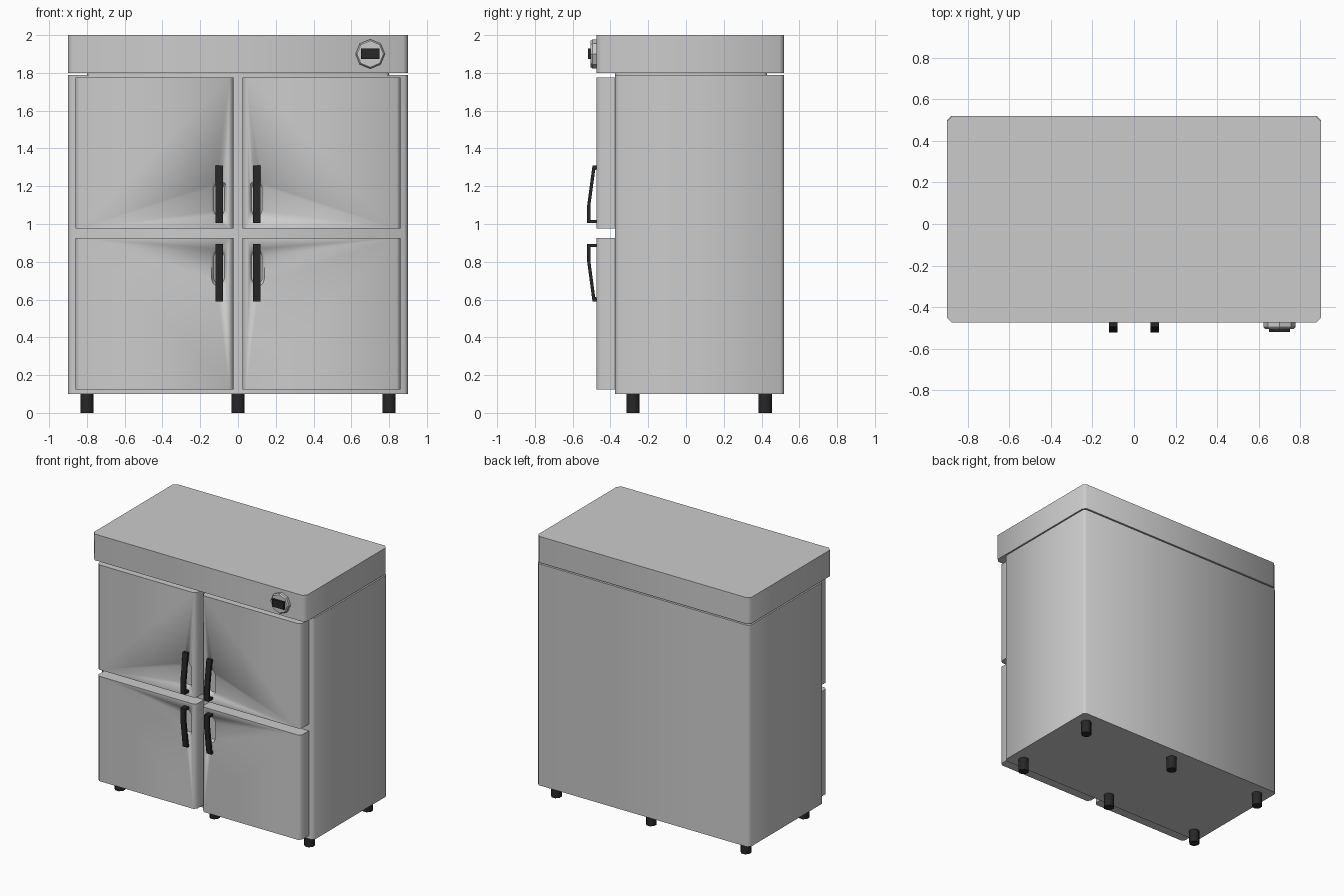
import bpy, bmesh, math

if "Cube" in bpy.data.objects:
    bpy.data.objects.remove(bpy.data.objects["Cube"])

dark = bpy.data.materials.new("black_plastic")
dark.diffuse_color = (0.02, 0.02, 0.02, 1)
dark.use_nodes = True
dark.node_tree.nodes["Principled BSDF"].inputs["Base Color"].default_value = dark.diffuse_color


def loft(name, rings, mat=None, angle=50):
    """Solid through matching rings of 3D points, capped at both ends."""
    bm = bmesh.new()
    vs = [[bm.verts.new(p) for p in r] for r in rings]
    n = len(vs[0])
    for a, b in zip(vs, vs[1:]):
        for i in range(n):
            bm.faces.new((a[i], a[(i + 1) % n], b[(i + 1) % n], b[i]))
    bm.faces.new(vs[0])
    bm.faces.new(vs[-1])
    bmesh.ops.recalc_face_normals(bm, faces=bm.faces)
    me = bpy.data.meshes.new(name)
    bm.to_mesh(me)
    bm.free()
    ob = bpy.data.objects.new(name, me)
    bpy.context.collection.objects.link(ob)
    if mat:
        me.materials.append(mat)
    bpy.ops.object.select_all(action='DESELECT')
    ob.select_set(True)
    bpy.context.view_layer.objects.active = ob
    bpy.ops.object.shade_smooth_by_angle(angle=math.radians(angle))
    return ob


def chamfer_block(name, x0, x1, y0, y1, z0, z1, front, back):
    f, b = front, back
    pts = [(x0 + f, y0), (x1 - f, y0), (x1, y0 + f)]
    pts += [(x1, y1 - b), (x1 - b, y1), (x0 + b, y1)] if b else [(x1, y1), (x0, y1)]
    pts += [(x0, y1 - b)] if b else []
    pts += [(x0, y0 + f)]
    return loft(name, [[(x, y, z) for x, y in pts] for z in (z0, z1)])


def mirror_x(ob):
    ob.modifiers.new("mirror", 'MIRROR')


def circle(r, n, phase=0):
    return [(r * math.cos(2 * math.pi * i / n + phase),
             r * math.sin(2 * math.pi * i / n + phase)) for i in range(n)]


def slot(cx, cz, w, h, y):
    """Oval outline facing the front."""
    pts = []
    for i in range(12):
        a = math.pi * (i % 6) / 5 + (math.pi if i >= 6 else 0)
        s = -1 if i >= 6 else 1
        pts.append((cx + w * math.cos(a), y, cz + s * (h - w) + w * math.sin(a)))
    return pts


# Cabinet, recessed neck and top housing
chamfer_block("cabinet_body", -0.9, 0.9, -0.375, 0.52, 0.1, 1.79, 0.02, 0.02)
chamfer_block("neck", -0.8, 0.8, -0.375, 0.43, 1.78, 1.81, 0.02, 0.02)
chamfer_block("top_housing", -0.9, 0.9, -0.475, 0.52, 1.8, 2.0, 0.025, 0.025)

# Doors with oval finger recesses, and handles; lower row mirrors the upper row
MID = 0.95
for row, s in (("upper", 1), ("lower", -1)):
    z = lambda v: MID + s * (v - MID)
    lo, hi = sorted((z(0.975), z(1.775)))
    door = chamfer_block(row + "_door", 0.025, 0.86, -0.475, -0.375, lo, hi, 0.02, 0)
    cutter = loft(row + "_recess_cutter", [slot(0.1, z(1.13), 0.042, 0.104, -0.48),
                                           slot(0.1, z(1.13), 0.028, 0.085, -0.445)])
    cutter.hide_render = True
    cutter.hide_viewport = True
    cut = door.modifiers.new("recess", 'BOOLEAN')
    cut.object = cutter
    cut.solver = 'EXACT'
    mirror_x(door)

    prof = [(-0.473, 1.005), (-0.523, 1.005), (-0.523, 1.1), (-0.495, 1.31), (-0.473, 1.31),
            (-0.473, 1.29), (-0.481, 1.285), (-0.506, 1.1), (-0.506, 1.022), (-0.473, 1.022)]
    handle = loft(row + "_handle", [[(x, y, z(v)) for y, v in prof] for x in (0.08, 0.12)],
                  dark, 30)
    mirror_x(handle)

# Thermostat dial and its display
ring = lambda r, y: [(0.7 + a, y, 1.9 + b) for a, b in circle(r, 8)]
loft("dial", [ring(0.078, -0.47), ring(0.078, -0.495), ring(0.07, -0.505)], angle=30)
loft("dial_display", [[(x, y, v) for x, v in ((0.65, 1.873), (0.75, 1.873),
     (0.75, 1.93), (0.65, 1.93))] for y in (-0.5, -0.52)], dark, 30)

# Six feet
for i, x in enumerate((-0.8, 0, 0.8)):
    for side, y in (("front", -0.28), ("back", 0.42)):
        loft(f"{side}_foot_{i + 1}", [[(x + a, y + b, v) for a, b in circle(0.038, 8, math.pi / 8)]
             for v in (0, 0.105)], dark)
